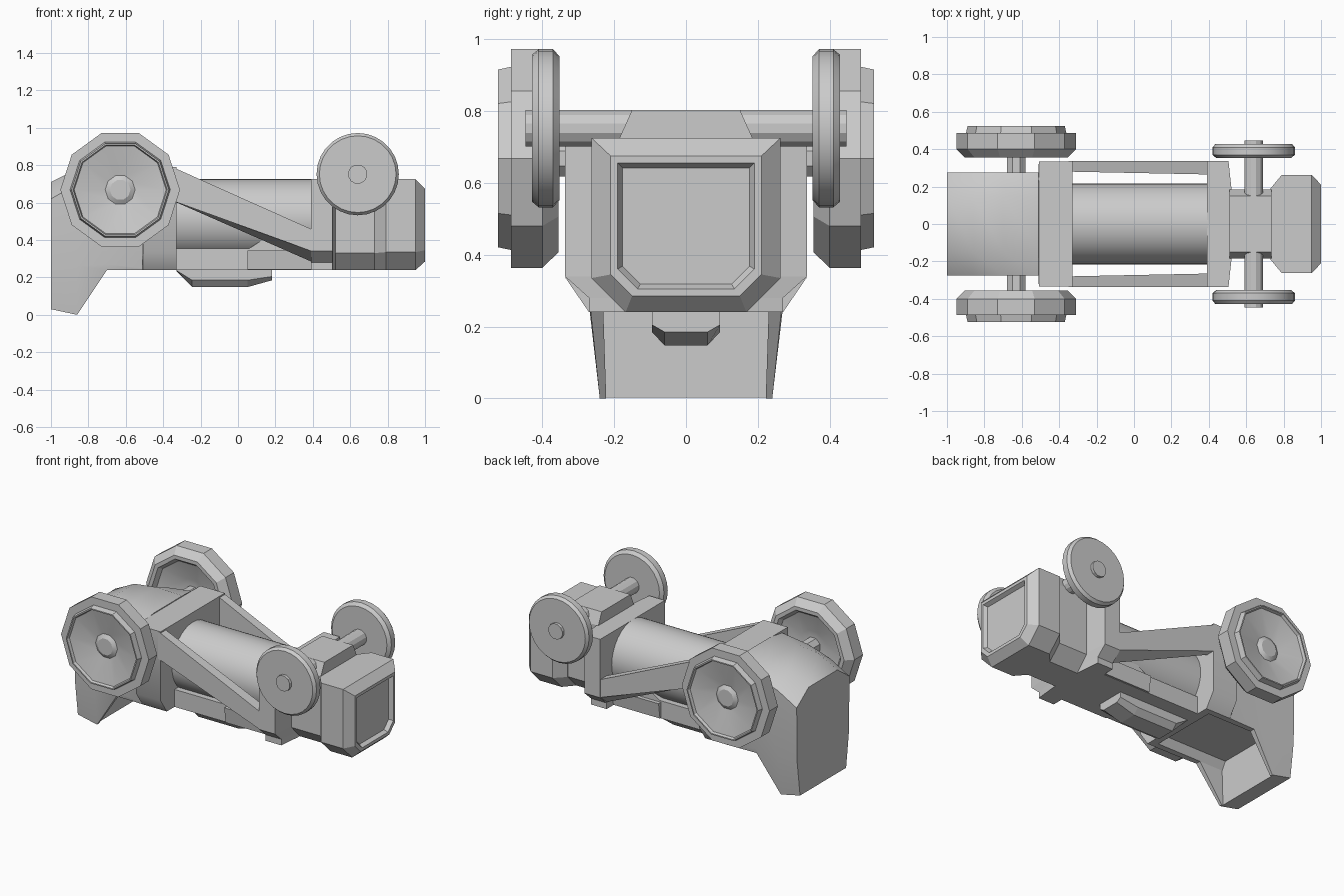
import bpy, bmesh, math

if "Cube" in bpy.data.objects:
    bpy.data.objects.remove(bpy.data.objects["Cube"])


def finish(name, bm, smooth=None):
    bmesh.ops.recalc_face_normals(bm, faces=bm.faces)
    me = bpy.data.meshes.new(name)
    bm.to_mesh(me)
    bm.free()
    ob = bpy.data.objects.new(name, me)
    bpy.context.collection.objects.link(ob)
    if smooth:
        bpy.ops.object.select_all(action='DESELECT')
        ob.select_set(True)
        bpy.context.view_layer.objects.active = ob
        bpy.ops.object.shade_smooth_by_angle(angle=math.radians(smooth))
    return ob


def bridge(bm, rings):
    for a, b in zip(rings, rings[1:]):
        n = len(a)
        for i in range(n):
            bm.faces.new((a[i], a[(i + 1) % n], b[(i + 1) % n], b[i]))
    bm.faces.new(rings[0])
    bm.faces.new(rings[-1])


def loft(name, sections, smooth=None):
    """Sections along x; each is a half profile (y, z), mirrored across y."""
    bm = bmesh.new()
    rings = []
    for x, half in sections:
        pts = half + [(-y, z) for y, z in reversed(half)]
        rings.append([bm.verts.new((x, y, z)) for y, z in pts])
    bridge(bm, rings)
    return finish(name, bm, smooth)


def lathe(name, axis, origin, profile, n, smooth=None, phase=0.0):
    """Revolve (radius, distance) around the x axis or the y axis."""
    bm = bmesh.new()
    rings = []
    ox, oy, oz = origin
    for r, d in profile:
        ring = []
        for i in range(n):
            t = 2 * math.pi * (i + phase) / n
            c, s = r * math.cos(t), r * math.sin(t)
            co = (ox + c, oy + d, oz + s) if axis == 'y' else (ox + d, oy + c, oz + s)
            ring.append(bm.verts.new(co))
        rings.append(ring)
    bridge(bm, rings)
    return finish(name, bm, smooth)


def shell(hw, z0, z1, c):
    """Half profile with square top and chamfered bottom corners."""
    return [(hw - c, z0), (hw, z0 + c), (hw, z1)]


# Rear body with tail fin and wider hips
hips = [(.27, .24), (.335, .335), (.335, .79), (.15, .79)]
rear = loft("rear_body", [
    (-1.0, [(.24, .03), (.27, .26), (.275, .62), (.15, .71)]),
    (-.86, [(.24, 0), (.27, .26), (.275, .70), (.15, .78)]),
    (-.70, [(.265, .24), (.272, .27), (.275, .75), (.15, .80)]),
    (-.51, [(.27, .24), (.275, .25), (.275, .775), (.15, .795)]),
    (-.509, hips), (-.33, hips)], 35)

# Hollow under the rear body, leaving thin fin walls
cutter = loft("pocket_cutter", [
    (-.87, [(.222, -.05), (.222, 0), (.23, .24), (.20, .29)]),
    (-.38, [(.222, -.05), (.222, 0), (.23, .24), (.20, .29)])])
cutter.hide_render = True
cutter.hide_viewport = True
cut = rear.modifiers.new("pocket", 'BOOLEAN')
cut.operation = 'DIFFERENCE'
cut.object = cutter

# Barrel, belly pan and skid
lathe("barrel", 'x', (0, 0, .51), [(.217, -.35), (.217, .395)], 32, 30)
loft("belly_pan", [(-.34, [(.19, .24), (.19, .355)]), (.06, [(.19, .24), (.19, .355)]),
                   (.13, [(.19, .24), (.19, .40)]), (.395, [(.19, .24), (.19, .40)])])
loft("belly_block", [(.05, [(.20, .242), (.215, .345)]), (.395, [(.20, .242), (.215, .345)])])
loft("belly_skid", [(-.33, [(.06, .235), (.095, .238), (.095, .25)]),
                    (-.245, [(.06, .148), (.095, .185), (.095, .25)]),
                    (.05, [(.06, .148), (.095, .185), (.095, .25)]),
                    (.183, [(.06, .185), (.095, .205), (.095, .25)])])

# Front frame, neck and nose with an inset panel
frame = [(.27, .24), (.27, .28), (.337, .34), (.337, .725)]
loft("front_frame", [(.39, frame), (.505, frame),
                     (.52, [(.12, .24), (.16, .28), (.20, .34), (.20, .725)])])
neck = [(.10, .24), (.185, .33), (.185, .725), (.15, .803)]
loft("neck", [(.51, neck), (.735, neck)])
loft("nose", [(.73, shell(.19, .24, .725, .09)),
              (.79, shell(.263, .24, .725, .095)),
              (.95, shell(.263, .24, .725, .095)),
              (1.0, shell(.21, .285, .675, .06)),
              (1.0, shell(.19, .305, .655, .055)),
              (.975, shell(.177, .318, .642, .05))])

# Sloping side arms, wheels and axles on both sides
for s, side in ((-1, "right"), (1, "left")):
    bm = bmesh.new()
    rings = []
    for x, z0, z1, inner, drop in ((-.35, .61, .79, .28, 0), (.395, .34, .457, .265, .057)):
        rings.append([bm.verts.new((x, s * y, z)) for y, z in
                      ((inner, z0 - drop), (.336, z0), (.336, z1), (inner, z1))])
    bridge(bm, rings)
    finish(side + "_arm", bm)

    # Ten-sided rear wheel, dished inside and outside
    lathe(side + "_rear_wheel", 'y', (-.63, 0, .668), [(r, s * d) for r, d in (
        (.06, .425), (.10, .42), (.23, .38), (.25, .355), (.275, .355), (.32, .40),
        (.32, .487), (.268, .487), (.26, .523), (.252, .523), (.246, .505),
        (.08, .47), (.055, .485), (.04, .485))], 10, 20)

    # Round front wheel
    lathe(side + "_front_wheel", 'y', (.64, 0, .752), [(r, s * d) for r, d in (
        (.20, .352), (.22, .37), (.22, .41), (.205, .428))], 28, 30)

# Axles
lathe("rear_axle", 'y', (-.63, 0, .668), [(.054, -.44), (.054, .44)], 8, phase=.5)
lathe("front_axle", 'y', (.64, 0, .752), [(.052, -.447), (.052, .447)], 12, phase=.5)
